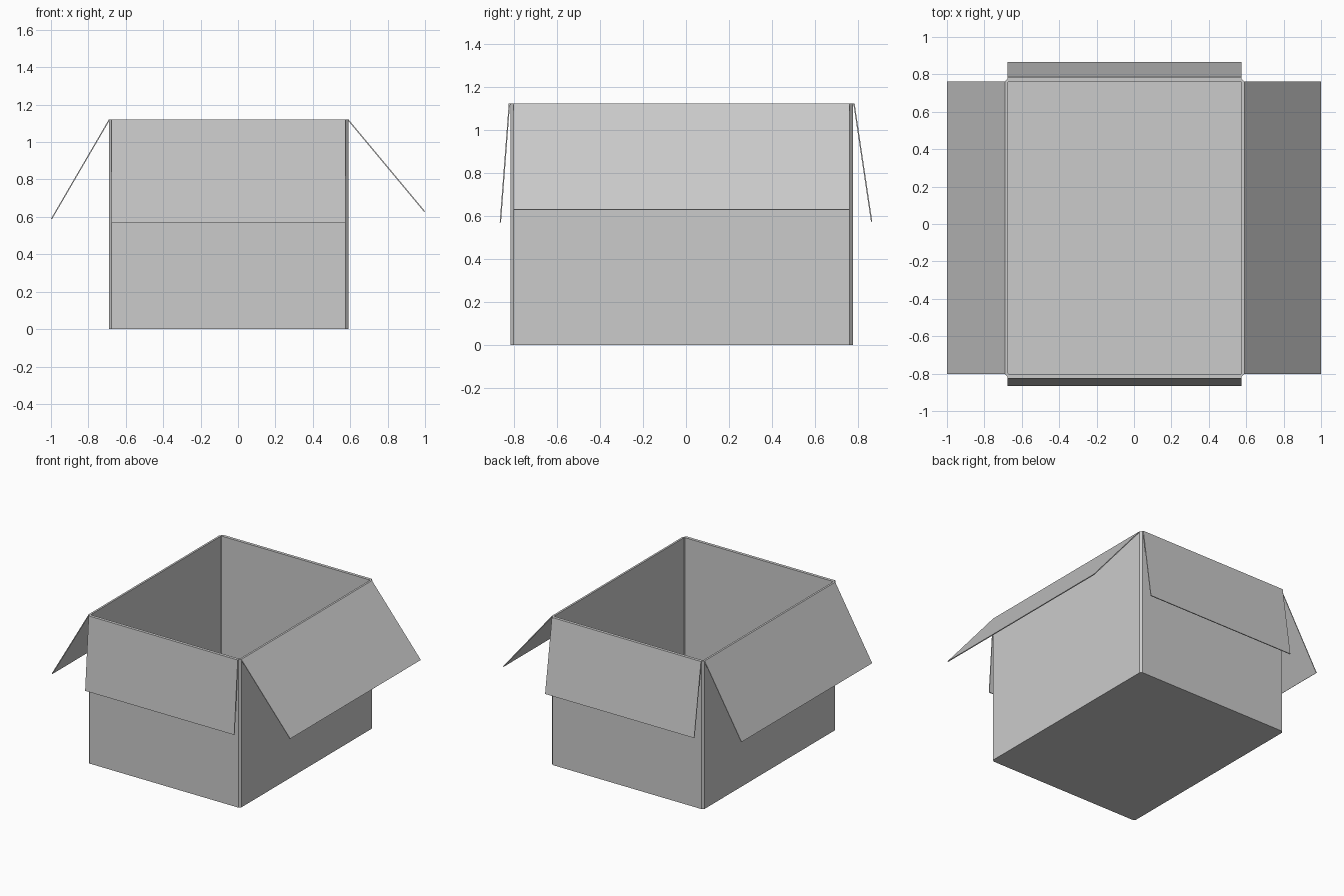
import bpy, bmesh
from mathutils import Vector

if "Cube" in bpy.data.objects:
    bpy.data.objects.remove(bpy.data.objects["Cube"])

X0, X1, Y0, Y1, H = -0.69, 0.59, -0.817, 0.777, 1.122
T = 0.015      # wall thickness and corner chamfer
FT = 0.006     # flap thickness


def make_object(name, bm):
    bmesh.ops.recalc_face_normals(bm, faces=bm.faces)
    mesh = bpy.data.meshes.new(name)
    bm.to_mesh(mesh)
    bm.free()
    obj = bpy.data.objects.new(name, mesh)
    bpy.context.collection.objects.link(obj)
    return obj


def prism(name, points, direction):
    """Extrude a flat outline along a direction."""
    bm = bmesh.new()
    face = bm.faces.new([bm.verts.new(p) for p in points])
    ext = bmesh.ops.extrude_face_region(bm, geom=[face], use_keep_orig=True)
    moved = [v for v in ext["geom"] if isinstance(v, bmesh.types.BMVert)]
    bmesh.ops.translate(bm, verts=moved, vec=direction)
    return make_object(name, bm)


# Open carton: chamfered outer shell with a recessed inner cavity
bm = bmesh.new()
outer = [(X0 + T, Y0), (X1 - T, Y0), (X1, Y0 + T), (X1, Y1 - T),
         (X1 - T, Y1), (X0 + T, Y1), (X0, Y1 - T), (X0, Y0 + T)]
c = T * 0.3
a, b, d, e = X0 + T, X1 - T, Y0 + T, Y1 - T
inner = [(a + c, d), (b - c, d), (b, d + c), (b, e - c),
         (b - c, e), (a + c, e), (a, e - c), (a, d + c)]
rings = [[bm.verts.new((x, y, z)) for x, y in pts]
         for pts, z in ((outer, 0), (outer, H), (inner, H), (inner, T))]
for lower, upper in zip(rings, rings[1:]):
    for i in range(8):
        j = (i + 1) % 8
        bm.faces.new((lower[i], lower[j], upper[j], upper[i]))
bm.faces.new(rings[0])
bm.faces.new(rings[-1])
make_object("carton_body", bm)


# Four folded lid flaps, hinged on the top rim
def flap(name, hinge_a, hinge_b, tip):
    p, q, offset = Vector(hinge_a), Vector(hinge_b), Vector(tip)
    normal = (q - p).cross(offset).normalized()
    if normal.z > 0:
        normal.negate()
    prism(name, [p, q, q + offset, p + offset], normal * FT)


flap("left_flap", (X0, Y0 + T, H), (X0, Y1 - T, H), (-1 - X0, 0, 0.59 - H))
flap("right_flap", (X1, Y0 + T, H), (X1, Y1 - T, H), (1 - X1, 0, 0.63 - H))
flap("front_flap", (X0 + T, Y0 - 0.008, H), (X1 - T, Y0 - 0.008, H), (0, -0.042, 0.57 - H))
flap("back_flap", (X0 + T, Y1 + 0.008, H), (X1 - T, Y1 + 0.008, H), (0, 0.082, 0.573 - H))

# Narrow fold strips joining the front and back flaps to the rim
for name, y, s in (("front_fold", Y0, -1), ("back_fold", Y1, 1)):
    prism(name, [(X0 + T, y, H), (X1 - T, y, H),
                 (X1 - T, y + s * 0.008, H), (X0 + T, y + s * 0.008, H)],
          Vector((0, 0, -FT)))
